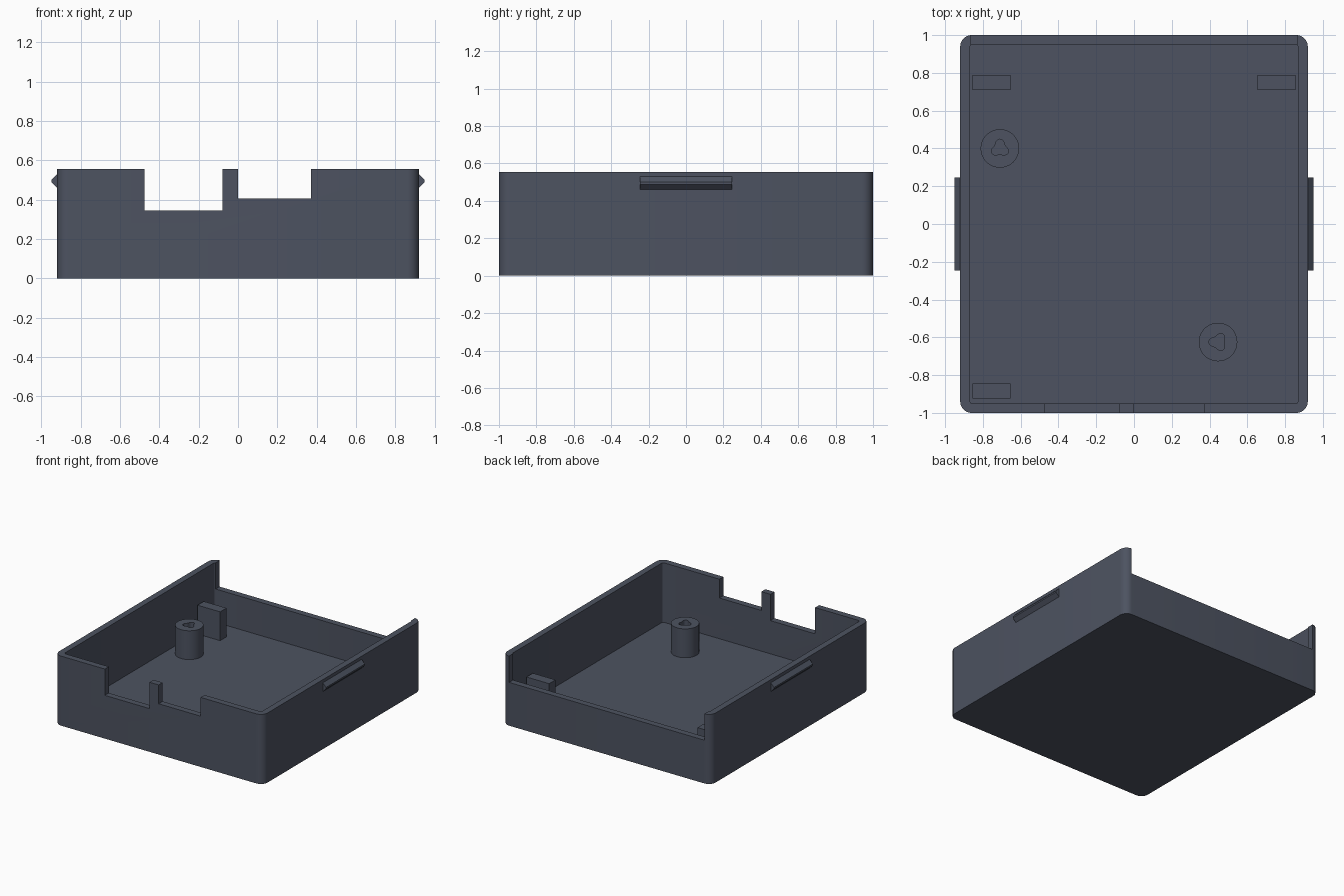
import bpy, bmesh, math

if "Cube" in bpy.data.objects:
    bpy.data.objects.remove(bpy.data.objects["Cube"])

W, D, H = 0.92, 1.0, 0.555        # half width, half depth, height
FLOOR, TOP = 0.08, 0.31           # floor surface, top of posts and ribs

mat = bpy.data.materials.new("slate grey plastic")
mat.diffuse_color = (0.074, 0.086, 0.119, 1)
mat.use_nodes = True
mat.node_tree.nodes["Principled BSDF"].inputs["Base Color"].default_value = mat.diffuse_color


def prism(name, pts, z0, z1):
    """Extrude a plan outline from z0 up to z1."""
    bm = bmesh.new()
    face = bm.faces.new([bm.verts.new((x, y, z0)) for x, y in pts])
    new = bmesh.ops.extrude_face_region(bm, geom=[face])["geom"]
    bmesh.ops.translate(bm, vec=(0, 0, z1 - z0),
                        verts=[v for v in new if isinstance(v, bmesh.types.BMVert)])
    bmesh.ops.recalc_face_normals(bm, faces=bm.faces)
    me = bpy.data.meshes.new(name)
    bm.to_mesh(me)
    bm.free()
    me.materials.append(mat)
    ob = bpy.data.objects.new(name, me)
    bpy.context.collection.objects.link(ob)
    return ob


def rounded(hx, hy, r, n=8):
    pts = []
    for k, (sx, sy) in enumerate([(1, 1), (-1, 1), (-1, -1), (1, -1)]):
        for i in range(n + 1):
            a = math.pi / 2 * (k + i / n)
            pts.append((sx * (hx - r) + r * math.cos(a), sy * (hy - r) + r * math.sin(a)))
    return pts


def rect(x0, x1, y0, y1):
    return [(x0, y0), (x1, y0), (x1, y1), (x0, y1)]


def circle(cx, cy, r, n=48):
    return [(cx + r * math.cos(2 * math.pi * i / n),
             cy + r * math.sin(2 * math.pi * i / n)) for i in range(n)]


def lobed(cx, cy, turn, n=48):
    """Three-lobed screw hole outline."""
    pts = []
    for i in range(n):
        a = 2 * math.pi * i / n
        r = 0.04 + 0.009 * math.cos(3 * (a - turn))
        pts.append((cx + r * math.cos(a), cy + r * math.sin(a)))
    return pts


def select(ob):
    bpy.ops.object.select_all(action='DESELECT')
    bpy.context.view_layer.objects.active = ob
    ob.select_set(True)


def cut(ob, cutter):
    cutter.hide_render = True
    select(ob)
    mod = ob.modifiers.new("cut", 'BOOLEAN')
    mod.operation, mod.solver, mod.object = 'DIFFERENCE', 'EXACT', cutter
    bpy.ops.object.modifier_apply(modifier=mod.name)
    bpy.data.objects.remove(cutter)


def smooth(ob):
    select(ob)
    bpy.ops.object.shade_smooth_by_angle(angle=math.radians(30))


# Tray: rounded box, hollowed, with two front notches and a low back wall
tray = prism("tray", rounded(W, D, 0.06), 0, H)
cut(tray, prism("pocket_cutter", rounded(0.87, 0.95, 0.015, 4), FLOOR, 1))
for x0, x1, y0, y1, z in [(-0.475, -0.08, -1.2, -0.9, 0.345),
                          (0.0, 0.37, -1.2, -0.9, 0.405),
                          (-0.862, 0.862, 0.9, 1.2, 0.345)]:
    cut(tray, prism("notch_cutter", rect(x0, x1, y0, y1), z, 1))
smooth(tray)

# Screw posts with lobed holes
for x, y, turn in [(-0.71, 0.40, math.pi / 2), (0.445, -0.625, math.pi)]:
    post = prism("screw_post", circle(x, y, 0.102), FLOOR - 0.02, TOP)
    cut(post, prism("hole_cutter", lobed(x, y, turn), FLOOR, 1))
    smooth(post)

# Support ribs in three corners
for x, y in [(-0.755, 0.75), (0.755, 0.75), (-0.755, -0.885)]:
    prism("support_rib", rect(x - 0.1, x + 0.1, y - 0.04, y + 0.04), FLOOR - 0.02, TOP)

# Snap ridges on both side walls: a triangular section run along y
for s in (-1, 1):
    ridge = prism("snap_ridge", [(s * 0.91, 0.46), (s * W, 0.46), (s * 0.949, 0.489),
                                 (s * 0.949, 0.501), (s * W, 0.53), (s * 0.91, 0.53)],
                  -0.245, 0.245)
    ridge.rotation_euler = (math.pi / 2, 0, 0)
